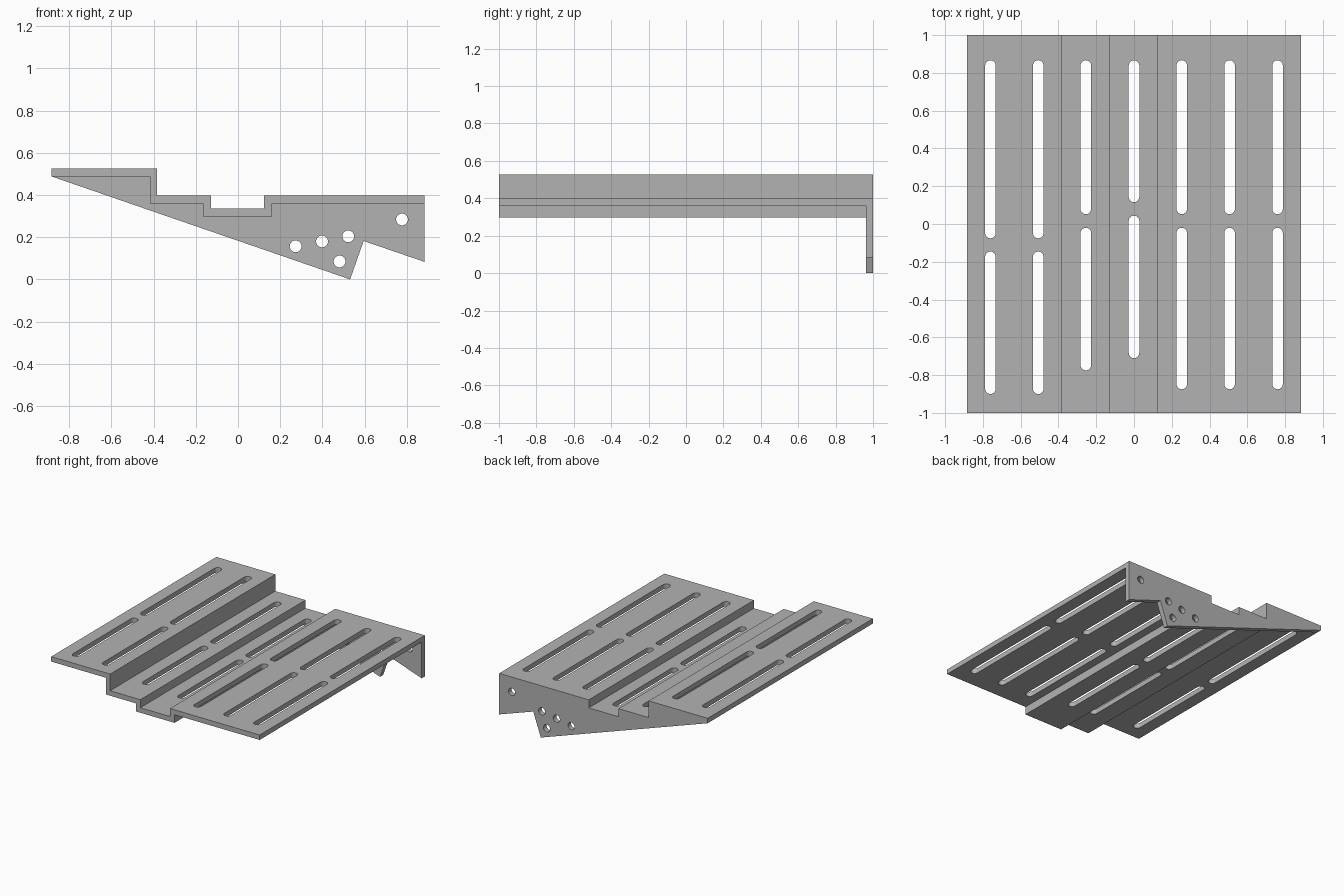
import bpy, bmesh, math

if "Cube" in bpy.data.objects:
    bpy.data.objects.remove(bpy.data.objects["Cube"])

grey = bpy.data.materials.new("plain grey")
grey.diffuse_color = (0.45, 0.45, 0.45, 1)
grey.use_nodes = True
grey.node_tree.nodes["Principled BSDF"].inputs["Base Color"].default_value = grey.diffuse_color


def prism(name, loops, to_a, to_b):
    """Solid made by joining each 2D loop placed by to_a to the same loop placed by to_b."""
    bm = bmesh.new()
    for loop in loops:
        a = [bm.verts.new(to_a(u, v)) for u, v in loop]
        b = [bm.verts.new(to_b(u, v)) for u, v in loop]
        bm.faces.new(a)
        bm.faces.new(b[::-1])
        for i in range(len(a)):
            j = (i + 1) % len(a)
            bm.faces.new((a[j], a[i], b[i], b[j]))
    bmesh.ops.recalc_face_normals(bm, faces=bm.faces)
    mesh = bpy.data.meshes.new(name)
    bm.to_mesh(mesh)
    bm.free()
    obj = bpy.data.objects.new(name, mesh)
    bpy.context.collection.objects.link(obj)
    return obj


def along_y(name, loops, y0, y1):
    return prism(name, loops, lambda x, z: (x, y0, z), lambda x, z: (x, y1, z))


def circle(x, z, r=0.028, n=32):
    return [(x + r * math.cos(2 * math.pi * i / n), z + r * math.sin(2 * math.pi * i / n))
            for i in range(n)]


def slot(x, y0, y1, r=0.028, n=12):
    """Outline of a round-ended slot running along y."""
    top = [(x + r * math.cos(math.pi * i / n), y1 - r + r * math.sin(math.pi * i / n))
           for i in range(n + 1)]
    low = [(x - r * math.cos(math.pi * i / n), y0 + r - r * math.sin(math.pi * i / n))
           for i in range(n + 1)]
    return top + low


# Full side outline: stepped top, slanted and notched bottom edge
top_edge = [(-0.884, 0.526), (-0.384, 0.526), (-0.384, 0.398), (-0.128, 0.398),
            (-0.128, 0.336), (0.124, 0.336), (0.124, 0.398), (0.884, 0.398)]
bottom_edge = [(0.884, 0.083), (0.595, 0.182), (0.531, 0), (-0.884, 0.488)]
body = along_y("stepped_tray_with_end_plate", [top_edge + bottom_edge], -1, 1)
body.data.materials.append(grey)

# Space under the tray, leaving the end plate at the back
under = [(-1, 0.488), (-0.418, 0.488), (-0.418, 0.36), (-0.166, 0.36),
         (-0.166, 0.298), (0.162, 0.298), (0.162, 0.36), (1, 0.36), (1, -0.2), (-1, -0.2)]
space = along_y("under_space_cutter", [under], -1.2, 0.962)

# Rows of slots through the tray: x, then the two y ranges
rows = [(-0.76, -0.90, -0.146, -0.076, 0.867), (-0.507, -0.90, -0.146, -0.076, 0.867),
        (-0.255, -0.775, -0.02, 0.052, 0.867), (0, -0.71, 0.044, 0.115, 0.867)]
rows += [(x, -0.875, -0.02, 0.052, 0.867) for x in (0.253, 0.506, 0.76)]
outlines = [slot(x, *span) for x, a, b, c, d in rows for span in ((a, b), (c, d))]
slots = prism("slot_cutter", outlines, lambda x, y: (x, y, 0.1), lambda x, y: (x, y, 0.7))

# Round holes through the end plate
centres = [(0.273, 0.157), (0.398, 0.18), (0.522, 0.204), (0.481, 0.085), (0.777, 0.284)]
holes = along_y("hole_cutter", [circle(*c) for c in centres], 0.9, 1.1)

# Cut everything out of the body
bpy.context.view_layer.objects.active = body
body.select_set(True)
for cutter in (space, slots, holes):
    cutter.hide_render = True
    mod = body.modifiers.new(cutter.name, 'BOOLEAN')
    mod.operation = 'DIFFERENCE'
    mod.solver = 'EXACT'
    mod.object = cutter
    bpy.ops.object.modifier_apply(modifier=mod.name)
    bpy.data.objects.remove(cutter)
bpy.ops.object.shade_smooth_by_angle(angle=math.radians(30))
